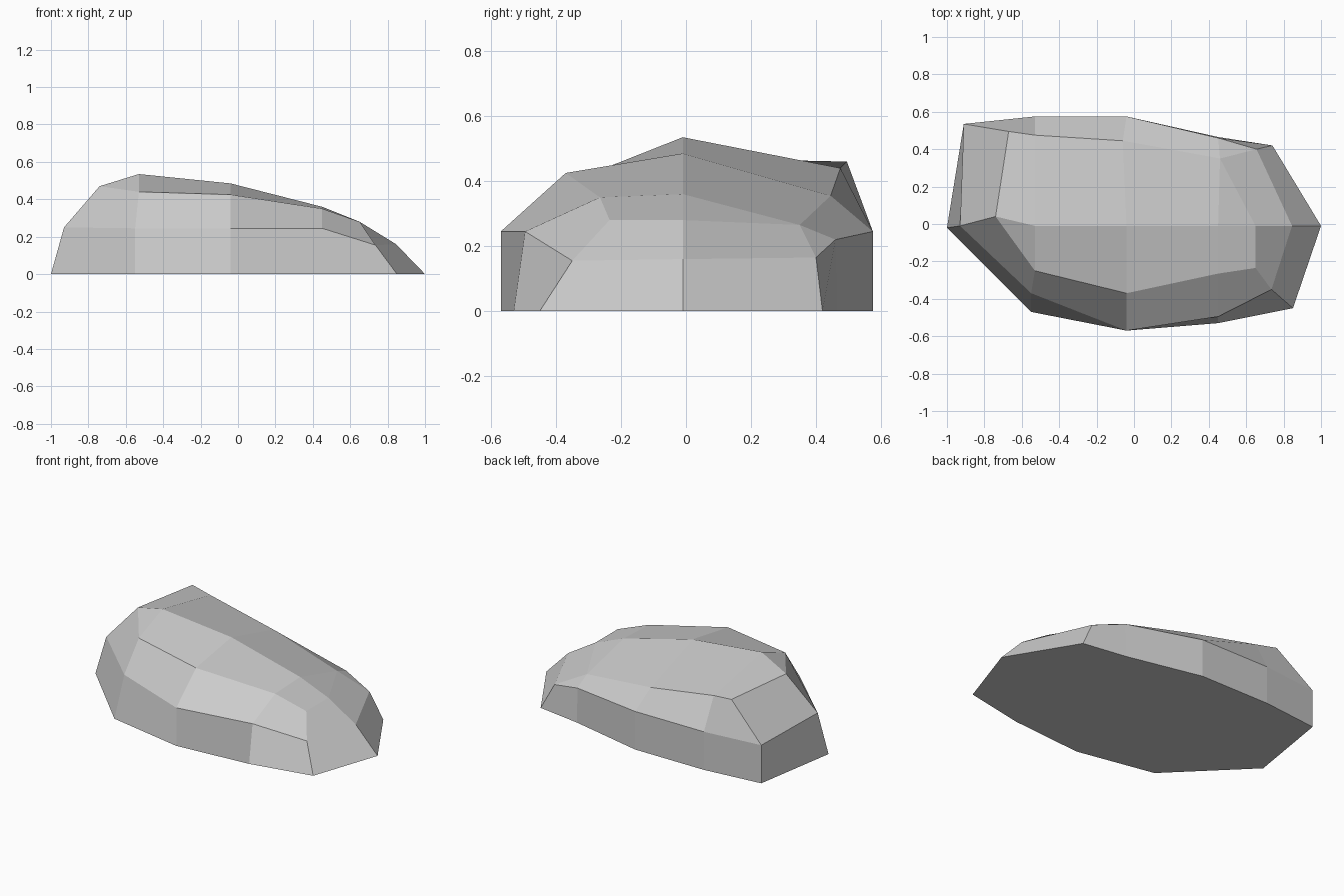
import bpy
import bmesh

cube = bpy.data.objects.get("Cube")
if cube:
    bpy.data.objects.remove(cube, do_unlink=True)

# Single stone colour
stone = bpy.data.materials.new("stone_grey")
stone.use_nodes = True
colour = (0.6, 0.6, 0.6, 1)
stone.diffuse_color = colour
stone.node_tree.nodes["Principled BSDF"].inputs["Base Color"].default_value = colour

bm = bmesh.new()
corners = {}


def corner(point):
    """Return the shared vertex at a point."""
    if point not in corners:
        corners[point] = bm.verts.new(point)
    return corners[point]


def facet(*points):
    """Add a face, dropping repeated corners."""
    unique = list(dict.fromkeys(points))
    if len(unique) > 2:
        bm.faces.new([corner(p) for p in unique])


# Blunt end: a ridge corner, a shoulder and the tall back edge
blunt_foot, blunt_low, blunt_top = (-1, -.02, 0), (-.93, -.01, .25), (-.74, .04, .47)
blunt_shoulder = (-.67, .495, .46)
blunt_back_low, blunt_back_foot = (-.91, .535, .245), (-.91, .535, 0)
blunt = [blunt_foot, blunt_low, blunt_top, blunt_top,
         blunt_shoulder, blunt_back_low, blunt_back_foot]

# Cross-sections running from front foot over the ridge to back foot
wide = [(-.55, -.47, 0), (-.55, -.37, .245), (-.53, -.25, .44), (-.53, -.01, .535),
        (-.53, .475, .44), (-.53, .575, .245), (-.53, .575, 0)]
middle = [(-.04, -.57, 0), (-.04, -.57, .245), (-.04, -.37, .425), (-.04, -.01, .485),
          (-.06, .445, .355), (-.04, .575, .245), (-.04, .575, 0)]
narrow = [(.45, -.53, 0), (.45, -.495, .245), (.45, -.265, .35), (.45, -.01, .36),
          (.46, .35, .265), (.45, .46, .22), (.45, .465, 0)]

# Sloping end
tip_ridge, tip_low, tip_foot = (.65, -.01, .28), (.845, -.01, .16), (1, -.01, 0)
tip_back, tip_back_foot = (.655, .4, .165), (.74, .42, 0)
tip = [(.85, -.45, 0), (.735, -.35, .155), (.65, -.235, .28), tip_ridge,
       tip_ridge, tip_back, tip_back_foot]

# Skin between neighbouring sections
sections = [blunt, wide, middle, narrow, tip]
for a, b in zip(sections, sections[1:]):
    for i in range(len(a) - 1):
        if b is tip and a[i] is narrow[4]:
            continue
        facet(a[i], b[i], b[i + 1], a[i + 1])

# Blunt end facets
facet(blunt_top, blunt_shoulder, blunt_back_low, blunt_low)
facet(blunt_low, blunt_back_low, blunt_back_foot, blunt_foot)

# Sloping end facets
facet(narrow[4], narrow[5], tip_back)
facet(narrow[4], tip_back, tip_low, tip_ridge)
facet(tip[1], tip_low, tip_ridge, tip[2])
facet(tip[0], tip_foot, tip_low, tip[1])
facet(tip_foot, tip_back_foot, tip_back, tip_low)

# Flat underside
front_edge = [s[0] for s in sections]
back_edge = [s[-1] for s in reversed(sections)]
facet(*front_edge, tip_foot, *back_edge)

bmesh.ops.recalc_face_normals(bm, faces=bm.faces)
mesh = bpy.data.meshes.new("boulder")
bm.to_mesh(mesh)
bm.free()
mesh.materials.append(stone)
boulder = bpy.data.objects.new("boulder", mesh)
bpy.context.collection.objects.link(boulder)
